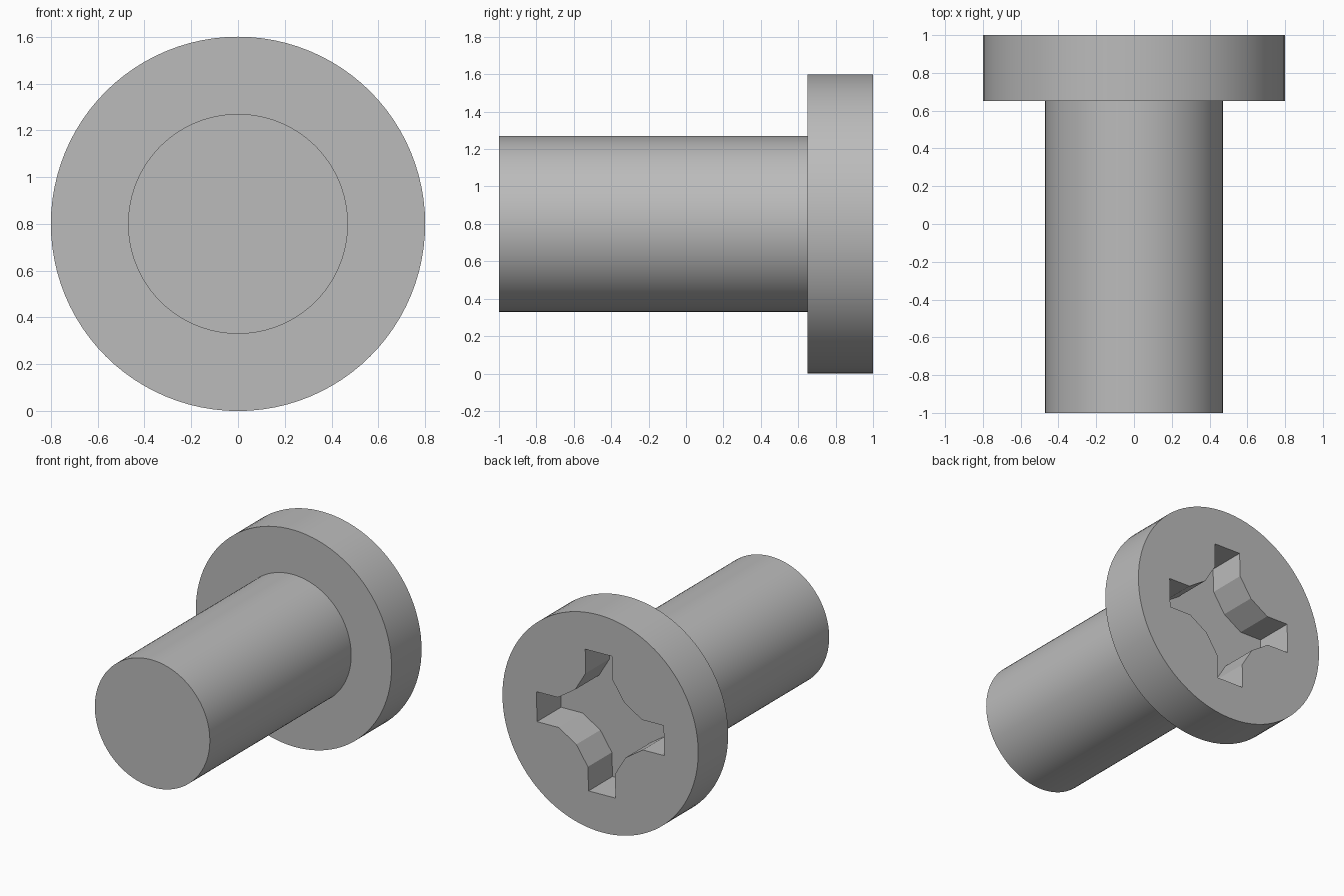
import bpy
import bmesh
from math import cos, sin, pi, radians
from mathutils import Matrix, Vector

old = bpy.data.objects.get("Cube")
if old:
    bpy.data.objects.remove(old, do_unlink=True)

HEAD_R, SHANK_R, AXIS_Z = 0.8, 0.47, 0.8
BACK, SHOULDER, FRONT = 1.0, 0.65, -1.0
DEPTH, SIDES = 0.28, 96

steel = bpy.data.materials.new("steel grey")
steel.use_nodes = True
grey = (0.5, 0.5, 0.5, 1)
steel.diffuse_color = grey
steel.node_tree.nodes["Principled BSDF"].inputs["Base Color"].default_value = grey


def circle(radius):
    return [(radius * cos(2 * pi * i / SIDES), radius * sin(2 * pi * i / SIDES)) for i in range(SIDES)]


def cross():
    """Four square-ended arms joined by inward-bulging arcs."""
    tip, half, centre, radius = 0.52, 0.11, 0.477, 0.39
    quarter = [(tip, -half), (tip, half)]
    for a in (250, 225, 200):
        quarter.append((centre + radius * cos(radians(a)), centre + radius * sin(radians(a))))
    points = []
    for k in range(4):
        turn = Matrix.Rotation(k * pi / 2 - radians(1.5), 2)
        points += [tuple(turn @ Vector(p)) for p in quarter]
    return points


def ring(bm, outline, y):
    return [bm.verts.new((x, y, AXIS_Z + z)) for x, z in outline]


def wall(bm, a, b):
    for i in range(len(a)):
        j = (i + 1) % len(a)
        bm.faces.new((a[i], a[j], b[j], b[i]))


def edges(bm, loop):
    return [bm.edges.get((loop[i - 1], loop[i])) or bm.edges.new((loop[i - 1], loop[i]))
            for i in range(len(loop))]


bm = bmesh.new()

# Shank, shoulder and head rim
rings = [ring(bm, circle(r), y) for r, y in
         ((SHANK_R, FRONT), (SHANK_R, SHOULDER), (HEAD_R, SHOULDER), (HEAD_R, BACK))]
for a, b in zip(rings, rings[1:]):
    wall(bm, a, b)
bm.faces.new(rings[0])

# Cross-shaped drive recess
mouth = ring(bm, cross(), BACK)
floor = ring(bm, cross(), BACK - DEPTH)
wall(bm, mouth, floor)
bm.faces.new(floor)

# Head face around the recess
bmesh.ops.triangle_fill(bm, edges=edges(bm, rings[-1]) + edges(bm, mouth), use_beauty=True)
bmesh.ops.recalc_face_normals(bm, faces=bm.faces)

mesh = bpy.data.meshes.new("screw")
bm.to_mesh(mesh)
bm.free()
mesh.materials.append(steel)
screw = bpy.data.objects.new("screw", mesh)
bpy.context.collection.objects.link(screw)

# Smooth round sides, crisp recess and rims
bpy.context.view_layer.objects.active = screw
screw.select_set(True)
bpy.ops.object.shade_smooth_by_angle(angle=radians(20))
